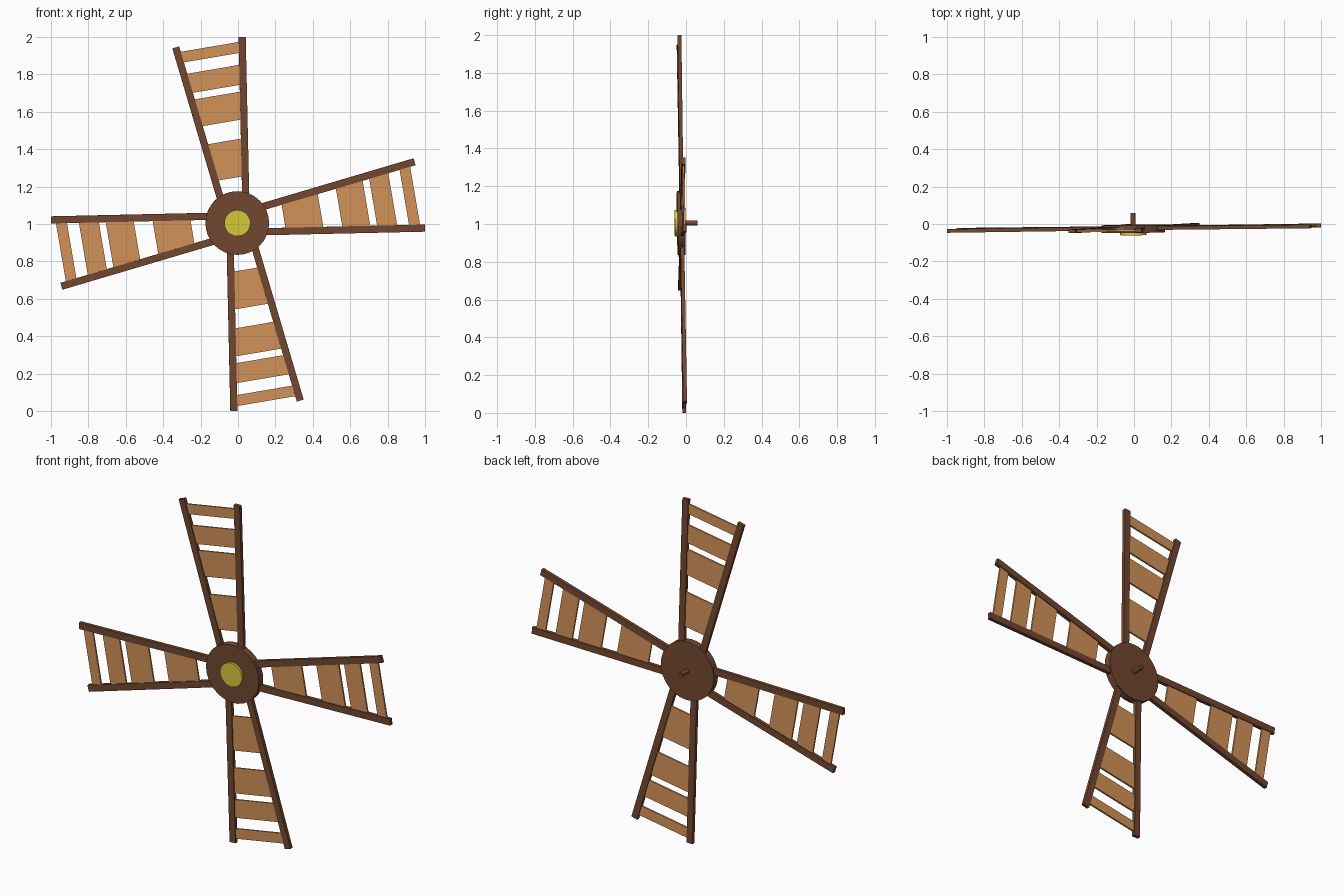
import bpy, bmesh
from math import pi
from mathutils import Matrix, Vector

if "Cube" in bpy.data.objects:
    bpy.data.objects.remove(bpy.data.objects["Cube"])

# Whole rotor leans very slightly
TILT = (Matrix.Translation((0, -0.022, 1)) @ Matrix.Rotation(0.0145, 4, 'Z')
        @ Matrix.Rotation(0.013, 4, 'X'))


def material(name, rgb):
    m = bpy.data.materials.new(name)
    m.diffuse_color = (*rgb, 1)
    m.use_nodes = True
    m.node_tree.nodes["Principled BSDF"].inputs["Base Color"].default_value = m.diffuse_color
    return m


BROWN = material("dark_wood", (0.171, 0.065, 0.03))
TAN = material("light_wood", (0.658, 0.292, 0.102))
YELLOW = material("yellow_cap", (0.694, 0.591, 0.045))


def finish(name, bm, mat, matrix):
    bmesh.ops.recalc_face_normals(bm, faces=bm.faces)
    me = bpy.data.meshes.new(name)
    bm.to_mesh(me)
    bm.free()
    me.materials.append(mat)
    ob = bpy.data.objects.new(name, me)
    bpy.context.collection.objects.link(ob)
    ob.matrix_world = matrix
    return ob


def slab(name, outline, thick, mat, matrix):
    """Extrude an x-z outline along y, centred on y = 0."""
    bm = bmesh.new()
    f = bm.faces.new([bm.verts.new((x, -thick / 2, z)) for x, z in outline])
    ext = bmesh.ops.extrude_face_region(bm, geom=[f])["geom"]
    bmesh.ops.translate(bm, vec=(0, thick, 0),
                        verts=[v for v in ext if isinstance(v, bmesh.types.BMVert)])
    return finish(name, bm, mat, matrix)


def bar(name, a, b, width, thick, mat, matrix):
    a, b = Vector(a), Vector(b)
    d = (b - a).normalized()
    n = Vector((-d.y, d.x)) * width / 2
    return slab(name, [a + n, b + n, b - n, a - n], thick, mat, matrix)


def disc(name, radius, y0, y1, mat, sides=32):
    bm = bmesh.new()
    bmesh.ops.create_cone(bm, cap_ends=True, segments=sides, radius1=radius,
                          radius2=radius, depth=y1 - y0)
    bmesh.ops.rotate(bm, matrix=Matrix.Rotation(pi / 2, 3, 'X'), verts=bm.verts)
    bmesh.ops.translate(bm, vec=(-0.004, (y0 + y1) / 2, 0.005), verts=bm.verts)
    ob = finish(name, bm, mat, TILT)
    bpy.context.view_layer.objects.active = ob
    ob.select_set(True)
    bpy.ops.object.shade_smooth_by_angle()
    ob.select_set(False)


# Hub, front cap and rear axle
disc("hub", 0.17, -0.024, 0.017, BROWN)
disc("hub_cap", 0.07, -0.038, -0.02, YELLOW)
disc("axle", 0.013, 0.01, 0.082, BROWN, 16)

# Spar centre lines of the upright blade (inner end, tip)
LEFT = ((-0.06, 0.022), (-0.333, 0.944))
RIGHT = ((0.044, 0.02), (0.022, 0.999))
# Slat lower and upper heights where they meet the right spar
SLATS = [(0.254, 0.457), (0.559, 0.709), (0.746, 0.853), (0.917, 0.976)]
SLOPE = -0.17


def on_spar(spar, z0):
    """Where the sloped slat edge starting at (0.02, z0) crosses a spar."""
    (x1, z1), (x2, z2) = spar
    k = (x2 - x1) / (z2 - z1)
    x = (x1 + k * (z0 - 0.02 * SLOPE - z1)) / (1 - k * SLOPE)
    return x, z0 + SLOPE * (x - 0.02)


def slat_edge(z0):
    # the edge rises towards the right spar
    (x1, z1), (x2, z2) = LEFT
    k = (x2 - x1) / (z2 - z1)
    s = -SLOPE
    x = (x1 + k * (z0 - 0.02 * s - z1)) / (1 - k * s)
    xr = RIGHT[0][0] + (RIGHT[1][0] - RIGHT[0][0]) * z0
    return (x, z0 + s * (x - 0.02)), (xr, z0 + s * (xr - 0.02))


# Four blades, each two spars and four slats
for i in range(4):
    m = TILT @ Matrix.Rotation(i * pi / 2, 4, 'Y')
    bar(f"left_spar_{i}", *LEFT, 0.038, 0.02, BROWN, m)
    bar(f"right_spar_{i}", *RIGHT, 0.038, 0.02, BROWN, m)
    for j, (lo, hi) in enumerate(SLATS):
        (l0, r0), (l1, r1) = slat_edge(lo), slat_edge(hi)
        slab(f"slat_{i}_{j}", [l0, r0, r1, l1], 0.01, TAN, m)
